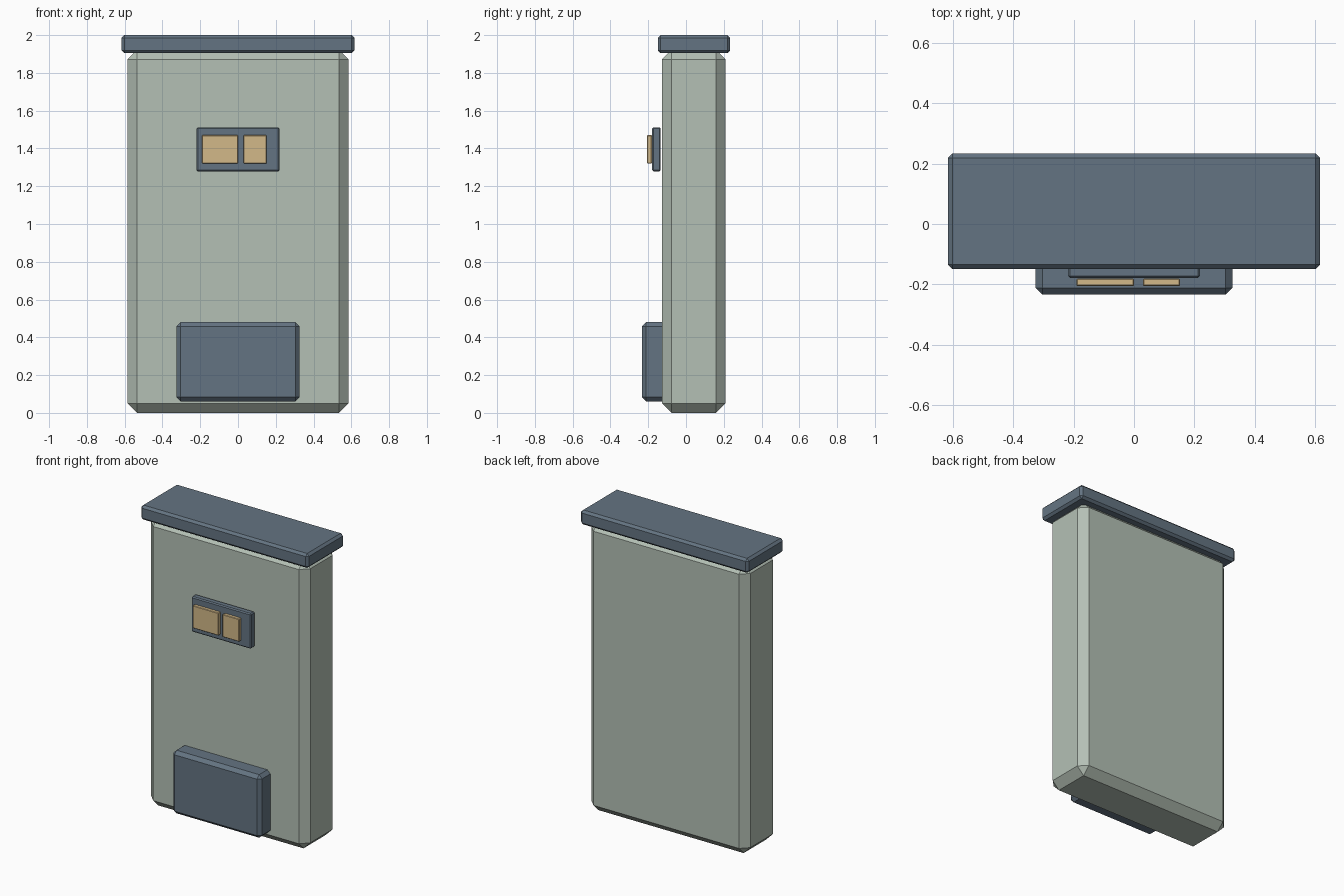
import bpy, bmesh

if "Cube" in bpy.data.objects:
    bpy.data.objects.remove(bpy.data.objects["Cube"])


def material(name, srgb):
    lin = [((c / 255 + 0.055) / 1.055) ** 2.4 for c in srgb]
    m = bpy.data.materials.new(name)
    m.diffuse_color = (*lin, 1.0)
    m.use_nodes = True
    m.node_tree.nodes["Principled BSDF"].inputs["Base Color"].default_value = m.diffuse_color
    return m


def chamfer_box(name, x, y, z, chamfer, mat):
    """Box given by its (min, max) on each axis, with one flat chamfer on all edges."""
    mesh = bpy.data.meshes.new(name)
    bm = bmesh.new()
    bmesh.ops.create_cube(bm, size=1.0)
    for v in bm.verts:
        for i, (lo, hi) in enumerate((x, y, z)):
            v.co[i] = hi if v.co[i] > 0 else lo
    bmesh.ops.bevel(bm, geom=bm.edges[:], offset=chamfer, segments=1,
                    affect='EDGES', clamp_overlap=True)
    bmesh.ops.recalc_face_normals(bm, faces=bm.faces[:])
    bm.to_mesh(mesh)
    bm.free()
    mesh.materials.append(mat)
    obj = bpy.data.objects.new(name, mesh)
    bpy.context.collection.objects.link(obj)
    return obj


sage = material("sage_grey", (180, 192, 181))
slate = material("slate_blue", (100, 116, 130))
amber = material("tan_amber", (210, 184, 136))

# Main cabinet and overhanging lid
chamfer_box("cabinet_body", (-0.585, 0.585), (-0.126, 0.208), (0.0, 1.922), 0.05, sage)
chamfer_box("top_cap", (-0.617, 0.617), (-0.149, 0.234), (1.904, 2.0), 0.015, slate)

# Lower front housing, sunk into the cabinet
chamfer_box("lower_housing", (-0.326, 0.326), (-0.234, -0.085), (0.061, 0.48), 0.022, slate)

# Display panel with two raised screens
chamfer_box("display_panel", (-0.219, 0.219), (-0.179, -0.134), (1.278, 1.512), 0.007, slate)
for name, x in (("wide_screen", (-0.19, 0.0)), ("narrow_screen", (0.03, 0.152))):
    chamfer_box(name, x, (-0.206, -0.181), (1.32, 1.47), 0.003, amber)
